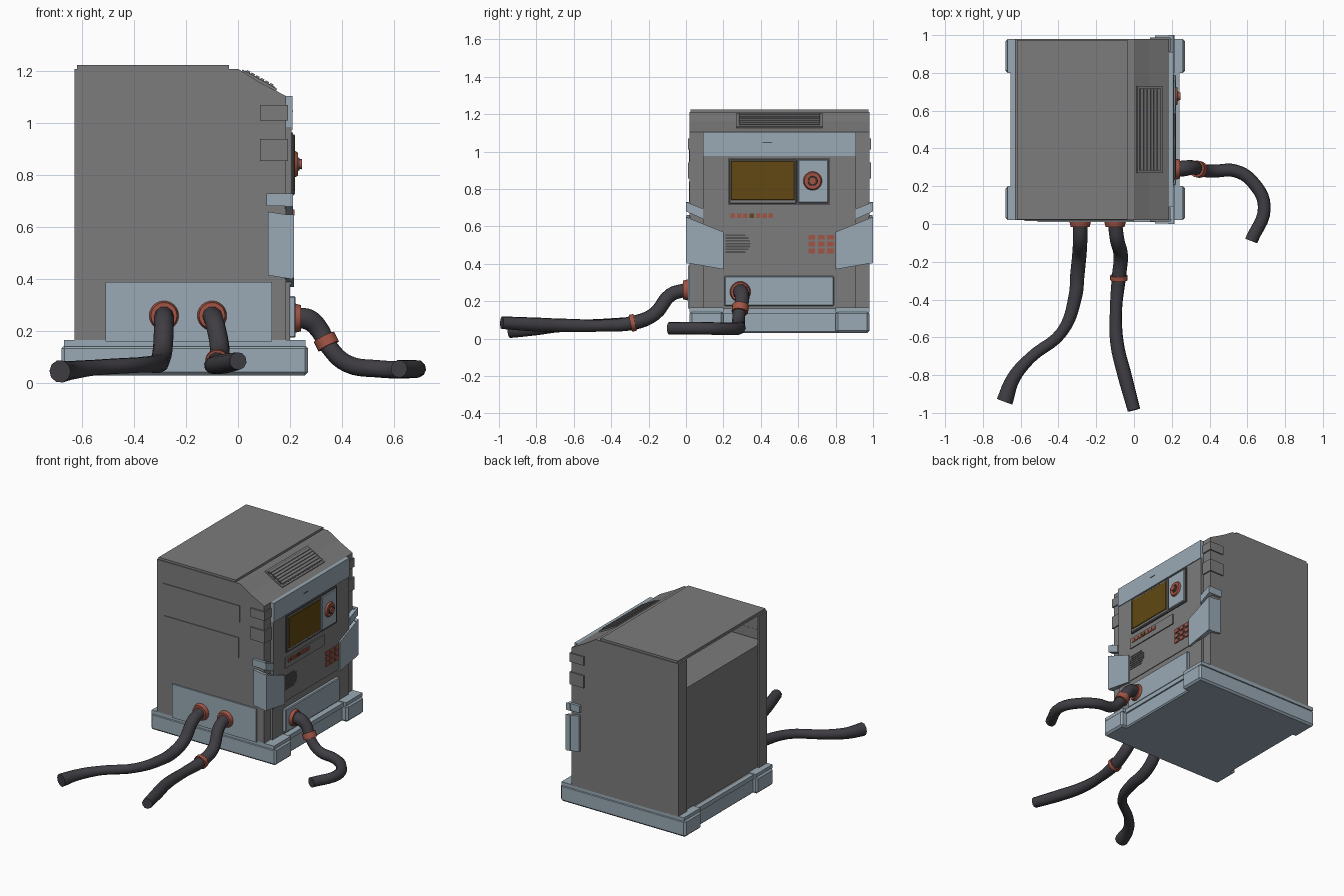
import bpy, bmesh, math
from mathutils import Vector

if "Cube" in bpy.data.objects:
    bpy.data.objects.remove(bpy.data.objects["Cube"], do_unlink=True)


def material(name, rgb):
    m = bpy.data.materials.new(name)
    m.use_nodes = True
    m.diffuse_color = (*rgb, 1)
    m.node_tree.nodes["Principled BSDF"].inputs["Base Color"].default_value = (*rgb, 1)
    return m


GREY = material("casing_grey", (.2, .2, .2))
BLUE = material("pale_blue_metal", (.32, .4, .46))
DARK = material("slot_grey", (.08, .08, .085))
HOSE = material("hose_black", (.05, .047, .056))
RED = material("rust_red", (.36, .09, .06))
AMBER = material("amber_glass", (.12, .065, .006))


def finish(name, bm, mat, smooth=False):
    mesh = bpy.data.meshes.new(name)
    bm.to_mesh(mesh)
    bm.free()
    mesh.materials.append(mat)
    ob = bpy.data.objects.new(name, mesh)
    bpy.context.collection.objects.link(ob)
    if smooth:
        bpy.ops.object.select_all(action='DESELECT')
        ob.select_set(True)
        bpy.context.view_layer.objects.active = ob
        bpy.ops.object.shade_smooth_by_angle(angle=math.radians(40))
    return ob


def prism(name, mat, axis, pts, lo, hi, bevel=0):
    """Extrude a 2D outline (remaining two axes in order) along an axis."""
    def place(p, d):
        c = list(p)
        c.insert("xyz".index(axis), d)
        return c
    bm = bmesh.new()
    a = [bm.verts.new(place(p, lo)) for p in pts]
    b = [bm.verts.new(place(p, hi)) for p in pts]
    bm.faces.new(a)
    bm.faces.new(b)
    for i in range(len(pts)):
        j = (i + 1) % len(pts)
        bm.faces.new((a[i], a[j], b[j], b[i]))
    bmesh.ops.recalc_face_normals(bm, faces=bm.faces)
    ob = finish(name, bm, mat)
    if bevel:
        mod = ob.modifiers.new("edge", 'BEVEL')
        mod.width, mod.segments = bevel, 1
    return ob


def box(name, mat, x, y, z, bevel=0):
    return prism(name, mat, "z", [(x[0], y[0]), (x[1], y[0]), (x[1], y[1]), (x[0], y[1])],
                 z[0], z[1], bevel)


def disc(name, mat, at, axis, r1, r2, depth, sides=24):
    bm = bmesh.new()
    bmesh.ops.create_cone(bm, cap_ends=True, segments=sides, radius1=r1, radius2=r2, depth=depth)
    ob = finish(name, bm, mat, True)
    ob.location = at
    ob.rotation_euler = Vector(axis).to_track_quat('Z', 'Y').to_euler()
    return ob


def hose(name, pts, radius):
    """Tube through (x, y, z, relative radius) points."""
    cu = bpy.data.curves.new(name, 'CURVE')
    cu.dimensions = '3D'
    cu.bevel_depth, cu.bevel_resolution = radius, 3
    cu.resolution_u, cu.use_fill_caps = 5, True
    sp = cu.splines.new('BEZIER')
    sp.bezier_points.add(len(pts) - 1)
    for bp, p in zip(sp.bezier_points, pts):
        bp.co, bp.radius = p[:3], p[3]
        bp.handle_left_type = bp.handle_right_type = 'AUTO'
    ob = bpy.data.objects.new(name, cu)
    bpy.context.collection.objects.link(ob)
    cu.materials.append(HOSE)
    bpy.ops.object.select_all(action='DESELECT')
    ob.select_set(True)
    bpy.context.view_layer.objects.active = ob
    bpy.ops.object.convert(target='MESH')
    bpy.ops.object.shade_smooth_by_angle(angle=math.radians(50))


# Base skid with four corner feet
box("base_core", BLUE, (-.65, .23), (.03, .97), (.03, .14), .008)
box("base_lip", BLUE, (-.655, .24), (.03, .97), (.13, .16))
for side, y in (("front", (.02, .2)), ("back", (.8, .98))):
    box(side + "_base_foot", BLUE, (-.68, .27), y, (.03, .145), .012)
    box(side + "_foot_lip", BLUE, (-.67, .26), y, (.14, .165))

# Casing: hollow shell, open at the -x end
outline = [(-.63, .16), (.185, .16), (.185, 1.105), (.08, 1.16), (0, 1.21), (-.63, 1.21)]
casing = prism("casing", GREY, "y", outline, .02, .98)
bm = bmesh.new()
bm.from_mesh(casing.data)
bmesh.ops.delete(bm, geom=[f for f in bm.faces if f.normal.x < -.9], context='FACES')
bm.to_mesh(casing.data)
bm.free()
box("roof_plate", GREY, (-.62, -.035), (.025, .975), (1.21, 1.225))
for side, y in (("front", (.021, .11)), ("back", (.89, .979))):
    box(side + "_end_flange", GREY, (-.63, -.62), y, (.16, 1.209))
box("end_panel", GREY, (-.615, -.605), (.03, .97), (.16, 1.0))
box("inner_shelf", GREY, (-.61, .1), (.03, .97), (.99, 1.0))

# Sloped vent
top, low = Vector((0, 1.21)), Vector((.18, 1.11))
normal = Vector((.1, .18)).normalized()


def on_slope(name, mat, t0, t1, y, h):
    a, b = top.lerp(low, t0), top.lerp(low, t1)
    prism(name, mat, "y", [a - normal * .01, b - normal * .01, b + normal * h, a + normal * h], *y)


on_slope("vent_frame", GREY, .08, .82, (.27, .73), .006)
on_slope("vent_recess", DARK, .13, .77, (.28, .72), .0075)
for i in range(6):
    t = .16 + i * .1
    on_slope("vent_slat", GREY, t, t + .07, (.285, .715), .013)

# Wall plates on the front side
box("upper_wall_plate", GREY, (-.58, 0), (.015, .021), (.945, 1.06))
box("lower_wall_plate", GREY, (-.575, -.005), (.015, .021), (.7, .84))
box("hose_plate", BLUE, (-.51, .13), (.01, .021), (.16, .39))

# Control face
F = .205
box("control_panel", GREY, (.18, F), (.09, .91), (.38, .985))
box("lower_control_panel", GREY, (.18, .2), (.09, .91), (.16, .39))
box("header_band", BLUE, (.17, .21), (.09, .91), (.975, 1.105))
box("header_mark", DARK, (.21, .212), (.41, .46), (1.045, 1.05))
box("display_frame", DARK, (.2, .212), (.225, .77), (.715, .965))
box("display_border", GREY, (.2, .216), (.232, .59), (.722, .958), .004)
box("display_screen", AMBER, (.21, .22), (.24, .58), (.74, .95), .003)
box("dial_plate", BLUE, (.2, .22), (.6, .76), (.725, .957), .004)
disc("dial_rim", RED, (.224, .677, .843), (1, 0, 0), .052, .044, .014)
disc("dial_cap", DARK, (.231, .677, .843), (1, 0, 0), .028, .024, .01)
disc("dial_knob", RED, (.237, .677, .843), (1, 0, 0), .018, .02, .02, 12)

# Button strip, keypad and speaker
box("button_strip", GREY, (F, .212), (.215, .635), (.61, .682))
for i in range(7):
    y = .25 + i * .034
    mat = AMBER if i == 3 else RED
    box("strip_button", mat, (.21, .217), (y - .012, y + .012), (.645, .669))
for i in range(3):
    for j in range(3):
        y, z = .673 + i * .05, .468 + j * .037
        box("keypad_button", RED, (F, .213), (y - .018, y + .018), (z - .013, z + .013))
for i in range(7):
    dz = (i - 3) * .015
    right = .295 + math.sqrt(.05 ** 2 - dz ** 2)
    box("speaker_slot", DARK, (F, .208), (.21, right), (.503 + dz, .512 + dz))

# Lower plate on the control face
box("outlet_plate", BLUE, (.19, .222), (.205, .79), (.175, .335), .005)

# Corner fittings, repeated at both ends of the control face
for side in ("front", "back"):
    m = (lambda v: v) if side == "front" else (lambda v: 1 - v)
    span = lambda a, b: tuple(sorted((m(a), m(b))))
    for z in ((1.01, 1.07), (.855, .94)):
        box(side + "_corner_strap", GREY, (.085, .193), span(.012, .088), z)
    pad = [(m(0), .65), (m(.2), .57), (m(.2), .37), (m(0), .405)]
    prism(side + "_corner_guard", BLUE, "x", pad, .18, .215)
    flap = [(.115, .66), (.21, .645), (.21, .4), (.115, .415)]
    prism(side + "_guard_flap", BLUE, "y", flap, *span(.002, .024))
    clip = [(m(0), .73), (m(.09), .695), (m(.09), .64), (m(0), .68)]
    prism(side + "_clip", BLUE, "x", clip, .18, .212)
    box(side + "_clip_flap", BLUE, (.11, .2), span(.002, .024), (.682, .73))

# Hose sockets
sockets = (("left", (-.285, 0, .26), (0, -1, 0)), ("middle", (-.1, 0, .26), (0, -1, 0)),
           ("outlet", (.228, .29, .25), (1, 0, 0)))
for label, at, axis in sockets:
    disc(label + "_socket", RED, at, axis, .058, .05, .03)

# Hoses with clamps
hose("left_hose", [(-.285, .0, .26, 1), (-.285, -.08, .235, 1), (-.29, -.17, .13, 1),
                   (-.3, -.27, .085, 1), (-.31, -.38, .075, .95), (-.38, -.57, .07, .8),
                   (-.55, -.71, .06, .8), (-.64, -.82, .05, .95), (-.685, -.94, .045, 1.15)], .038)
hose("middle_hose", [(-.1, .0, .26, 1), (-.09, -.08, .235, 1), (-.07, -.17, .13, 1),
                     (-.08, -.28, .085, 1), (-.095, -.45, .07, .85), (-.09, -.63, .07, .95),
                     (-.05, -.8, .075, 1), (0, -.985, .085, .9)], .038)
hose("outlet_hose", [(.22, .29, .25, 1.1), (.27, .295, .245, 1.1), (.31, .3, .21, 1),
                     (.35, .285, .14, .9), (.42, .28, .075, .9), (.54, .28, .055, .9),
                     (.63, .22, .052, .9), (.69, .09, .055, .9), (.62, -.09, .055, .9)], .038)
disc("middle_clamp", RED, (-.08, -.285, .084), (0, -1, -.2), .046, .046, .025)
disc("outlet_clamp", RED, (.34, .29, .16), (.4, -.1, -.8), .044, .044, .04)
